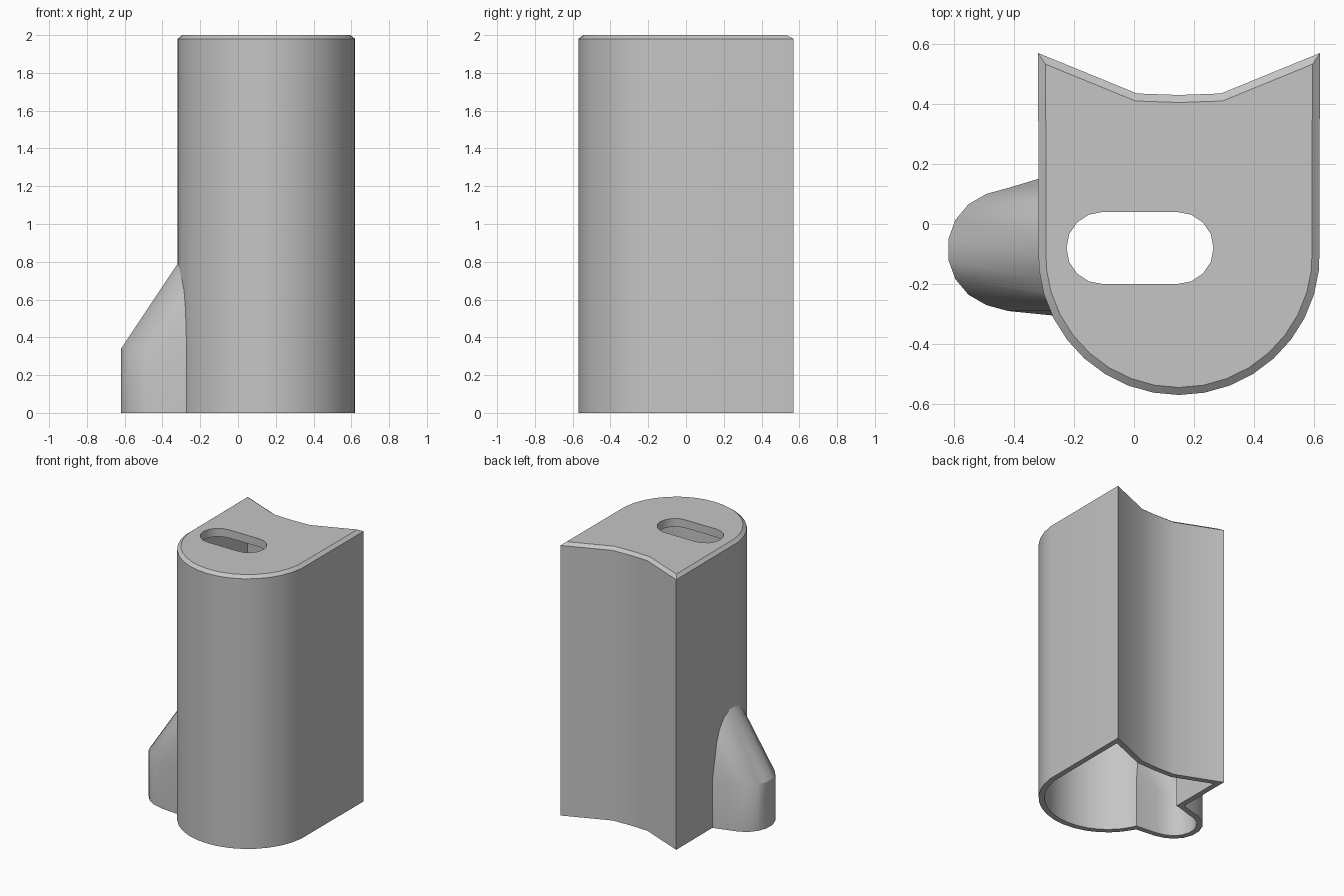
import bpy, bmesh, math
from mathutils import Vector

if "Cube" in bpy.data.objects:
    bpy.data.objects.remove(bpy.data.objects["Cube"])

grey = bpy.data.materials.new("matte grey")
grey.use_nodes = True
grey.diffuse_color = (0.56, 0.56, 0.56, 1)
grey.node_tree.nodes["Principled BSDF"].inputs["Base Color"].default_value = grey.diffuse_color


def arc(cx, cy, r, start, end, steps):
    angles = [math.radians(start + (end - start) * i / steps) for i in range(steps + 1)]
    return [(cx + r * math.cos(a), cy + r * math.sin(a)) for a in angles]


def inset(points, d):
    """Move a counter-clockwise outline inwards by d with mitred corners."""
    pts = [Vector(p) for p in points]
    result = []
    for i, p in enumerate(pts):
        e1 = (p - pts[i - 1]).normalized()
        e2 = (pts[(i + 1) % len(pts)] - p).normalized()
        n1, n2 = Vector((-e1.y, e1.x)), Vector((-e2.y, e2.x))
        result.append(tuple(p + (n1 + n2) * d / (1 + n1.dot(n2))))
    return result


def loft(name, rings):
    """Closed solid through rings of (outline, height, x shift)."""
    bm = bmesh.new()
    loops = [[bm.verts.new((x + dx, y, z)) for x, y in outline] for outline, z, dx in rings]
    n = len(loops[0])
    for low, high in zip(loops, loops[1:]):
        for i in range(n):
            j = (i + 1) % n
            bm.faces.new((low[i], low[j], high[j], high[i]))
    bm.faces.new(loops[0][::-1])
    bm.faces.new(loops[-1])
    bmesh.ops.recalc_face_normals(bm, faces=bm.faces[:])
    mesh = bpy.data.meshes.new(name)
    bm.to_mesh(mesh)
    bm.free()
    mesh.materials.append(grey)
    obj = bpy.data.objects.new(name, mesh)
    bpy.context.collection.objects.link(obj)
    return obj


def combine(target, tool, operation):
    tool.hide_render = True
    mod = target.modifiers.new(operation.lower(), "BOOLEAN")
    mod.operation = operation
    mod.solver = "EXACT"
    mod.object = tool
    bpy.context.view_layer.objects.active = target
    bpy.ops.object.modifier_apply(modifier=mod.name)
    bpy.data.objects.remove(tool)


WALL = 0.04

# Main shell: round front, straight sides, hollowed back, chamfered top rim
shell = arc(0.15, -0.1, 0.47, 186, 354, 16)
shell += [(0.62, 0.57), (0.29, 0.435), (0.15, 0.43), (0.01, 0.435), (-0.32, 0.57)]
body = loft("hollow_body", [(shell, 0, 0), (shell, 1.98, 0), (inset(shell, 0.025), 2, 0)])

# Side spout: upright foot that leans inwards into the shell
spout = [(-0.1, 0.2), (-0.32, 0.15), (-0.42, 0.12)]
spout += arc(-0.425, -0.085, 0.197, 110, 250, 7)
spout += [(-0.42, -0.29), (-0.27, -0.305), (-0.1, -0.32)]
KNEE, LEAN, RISE = 0.34, 0.42, 0.63
combine(body, loft("side_spout", [(spout, 0, 0), (spout, KNEE, 0),
                                  (spout, KNEE + RISE, LEAN)]), "UNION")

# Open cavities in the shell and the spout
inner = inset(shell, WALL)
combine(body, loft("shell_cavity", [(inner, -0.1, 0), (inner, 1.94, 0)]), "DIFFERENCE")
bore = inset(spout, WALL)
combine(body, loft("spout_cavity", [(bore, -0.1, 0), (bore, KNEE, 0),
                                    (bore, KNEE + RISE, LEAN)]), "DIFFERENCE")

# Rounded slot through the top
slot = arc(0.145, -0.08, 0.12, -90, 90, 8) + arc(-0.105, -0.08, 0.12, 90, 270, 8)
combine(body, loft("top_slot", [(slot, 1.8, 0), (slot, 2.1, 0)]), "DIFFERENCE")

bpy.ops.object.select_all(action="DESELECT")
body.select_set(True)
bpy.context.view_layer.objects.active = body
bpy.ops.object.shade_smooth_by_angle(angle=math.radians(30))
